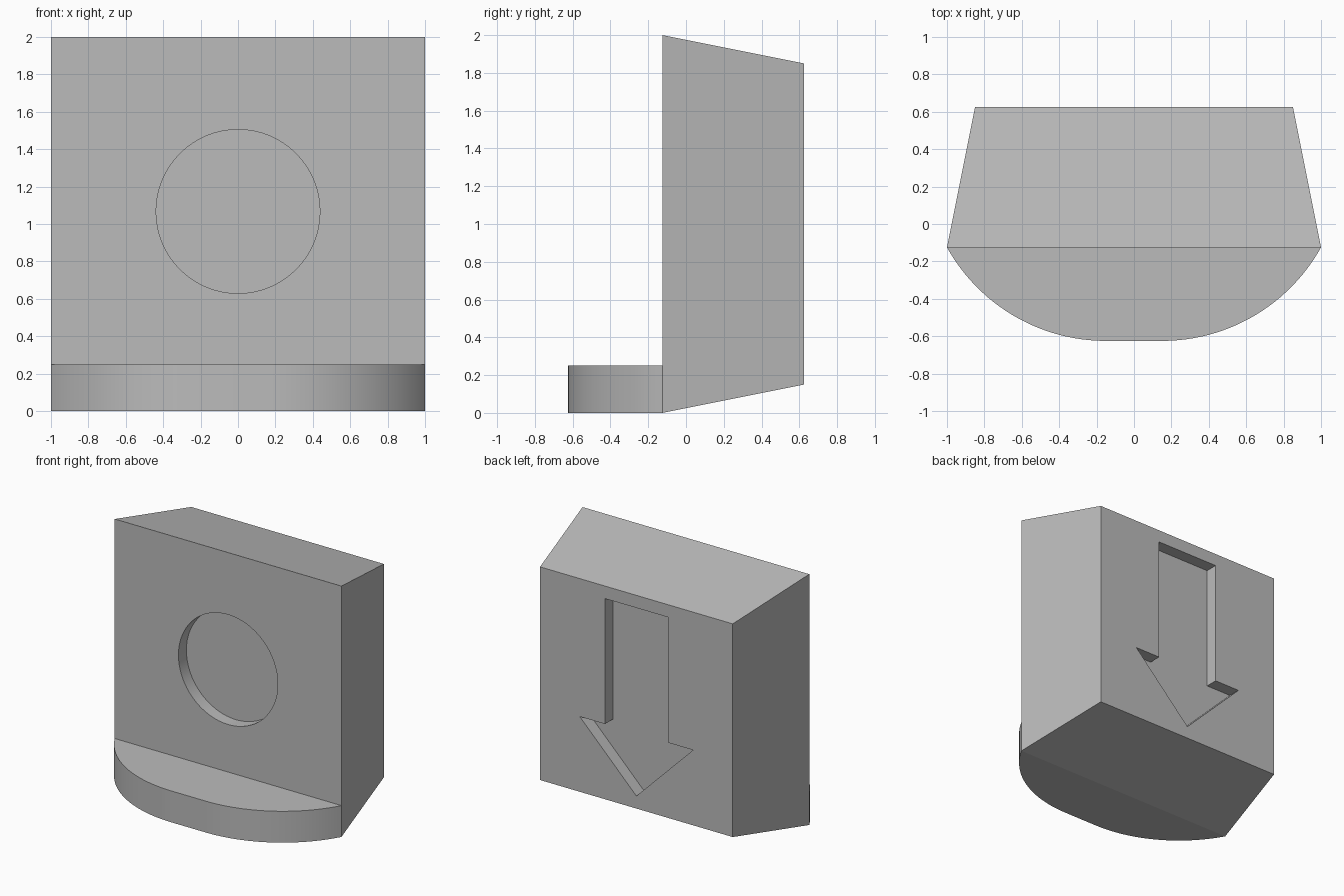
import bpy, bmesh, math
from math import sin, cos, pi

if "Cube" in bpy.data.objects:
    bpy.data.objects.remove(bpy.data.objects["Cube"])

GREY = (0.5, 0.5, 0.5, 1)
grey = bpy.data.materials.new("plain_grey")
grey.use_nodes = True
grey.diffuse_color = GREY
grey.node_tree.nodes["Principled BSDF"].inputs["Base Color"].default_value = GREY


def loft(name, start, end):
    """Solid between two matching outlines of 3D points."""
    bm = bmesh.new()
    a = [bm.verts.new(p) for p in start]
    b = [bm.verts.new(p) for p in end]
    bm.faces.new(a)
    bm.faces.new(b)
    for i in range(len(a)):
        j = (i + 1) % len(a)
        bm.faces.new((a[i], a[j], b[j], b[i]))
    bmesh.ops.recalc_face_normals(bm, faces=bm.faces)
    mesh = bpy.data.meshes.new(name)
    bm.to_mesh(mesh)
    bm.free()
    mesh.materials.append(grey)
    obj = bpy.data.objects.new(name, mesh)
    bpy.context.collection.objects.link(obj)
    return obj


def prism_y(name, outline, y0, y1):
    return loft(name, [(x, y0, z) for x, z in outline], [(x, y1, z) for x, z in outline])


def select_only(obj):
    bpy.ops.object.select_all(action='DESELECT')
    obj.select_set(True)
    bpy.context.view_layer.objects.active = obj


def carve(target, cutter):
    mod = target.modifiers.new("recess", 'BOOLEAN')
    mod.operation = 'DIFFERENCE'
    mod.solver = 'EXACT'
    mod.object = cutter
    select_only(target)
    bpy.ops.object.modifier_apply(modifier=mod.name)
    bpy.data.objects.remove(cutter)


FRONT, BACK, DEPTH = -0.125, 0.625, 0.1


def rectangle(half, y):
    return [(sx * half, y, 1 + sz * half) for sx, sz in ((-1, -1), (1, -1), (1, 1), (-1, 1))]


# Block tapering towards the back
body = loft("tapered_body", rectangle(1, FRONT), rectangle(0.85, BACK))

# Round recess in the front
circle = [(0.438 * cos(2 * pi * i / 64), 1.067 + 0.438 * sin(2 * pi * i / 64)) for i in range(64)]
carve(body, prism_y("round_cutter", circle, FRONT - 0.1, FRONT + DEPTH))

# Downward arrow recess in the back
half_arrow = [(0.277, 1.75), (0.277, 0.75), (0.5, 0.75)]
arrow = half_arrow + [(0, 0.25)] + [(-x, z) for x, z in reversed(half_arrow)]
carve(body, prism_y("arrow_cutter", arrow, BACK - DEPTH, BACK + 0.1))

# Rounded foot plate: two arcs joined by a short straight front edge
run, rise, flat = 0.85, 0.5, 0.15
radius = (run ** 2 + rise ** 2) / (2 * rise)
sweep = math.asin(run / radius)
arc = []
for i in range(25):
    t = sweep * (1 - i / 24)
    arc.append((flat + radius * sin(t), FRONT - rise + radius * (1 - cos(t))))
plan = arc + [(-x, y) for x, y in reversed(arc)]
foot = loft("foot_plate", [(x, y, 0) for x, y in plan], [(x, y, 0.25) for x, y in plan])

for obj in (body, foot):
    select_only(obj)
    bpy.ops.object.shade_smooth_by_angle(angle=math.radians(30))
